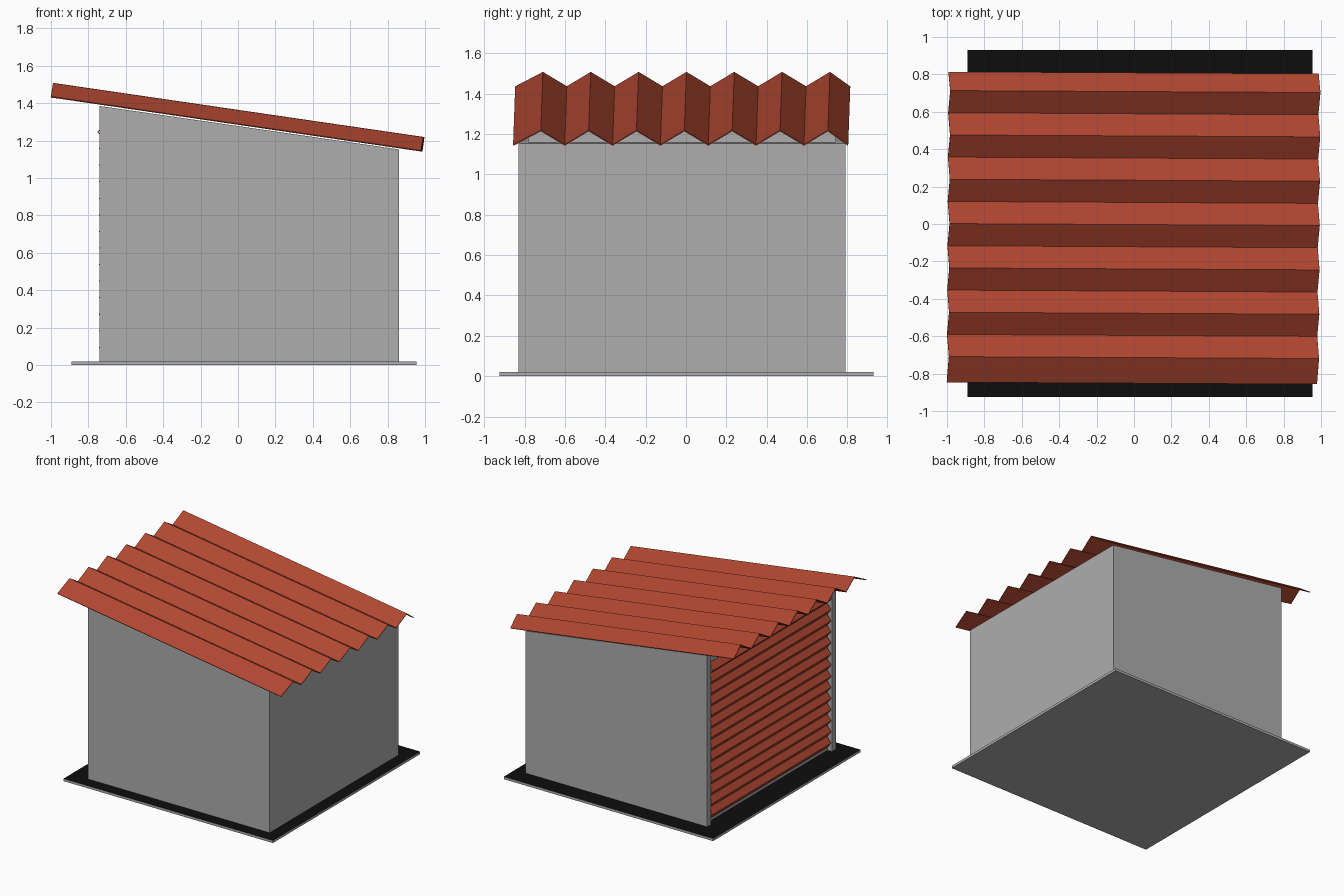
import bpy, bmesh, math
from mathutils import Matrix

if "Cube" in bpy.data.objects:
    bpy.data.objects.remove(bpy.data.objects["Cube"])


def mat(name, rgb):
    m = bpy.data.materials.new(name)
    m.diffuse_color = (*rgb, 1)
    m.use_nodes = True
    m.node_tree.nodes["Principled BSDF"].inputs["Base Color"].default_value = m.diffuse_color
    return m


RED = mat("rust red", (0.43, 0.062, 0.03))
GREY = mat("concrete grey", (0.42, 0.42, 0.42))
BLACK = mat("black floor", (0.004, 0.004, 0.004))


def finish(name, bm, mats):
    bmesh.ops.recalc_face_normals(bm, faces=bm.faces)
    me = bpy.data.meshes.new(name)
    bm.to_mesh(me)
    bm.free()
    ob = bpy.data.objects.new(name, me)
    bpy.context.collection.objects.link(ob)
    for m in mats:
        me.materials.append(m)
    return ob


def prism(name, xz, y0, y1, mats):
    """Solid from an x-z outline pulled along y."""
    bm = bmesh.new()
    a = [bm.verts.new((x, y0, z)) for x, z in xz]
    b = [bm.verts.new((x, y1, z)) for x, z in xz]
    bm.faces.new(a)
    bm.faces.new(b[::-1])
    n = len(xz)
    for i in range(n):
        j = (i + 1) % n
        bm.faces.new((a[i], b[i], b[j], a[j]))
    return finish(name, bm, mats)


def sheet(name, rows, material, thick):
    """Thin folded sheet from pairs of end points."""
    bm = bmesh.new()
    vs = [(bm.verts.new(p), bm.verts.new(q)) for p, q in rows]
    for (a, b), (c, d) in zip(vs, vs[1:]):
        bm.faces.new((a, b, d, c))
    ob = finish(name, bm, [material])
    mod = ob.modifiers.new("thickness", 'SOLIDIFY')
    mod.thickness = thick
    mod.offset = 0
    return ob


def wall_top(x):
    return 1.385 - (x + 0.74) * 0.145


def wall(name, x0, x1, y0, y1):
    prism(name, [(x0, 0.02), (x1, 0.02), (x1, wall_top(x1)), (x0, wall_top(x0))],
          y0, y1, [GREY])


# base slab, black on its upper face
slab = prism("base_slab", [(-0.89, 0), (0.955, 0), (0.955, 0.02), (-0.89, 0.02)],
             -0.925, 0.93, [GREY, BLACK])
for p in slab.data.polygons:
    if p.normal.z > 0.5:
        p.material_index = 1

# walls with sloping tops; the left one is set back behind the shutter
wall("front_wall", -0.74, 0.86, -0.83, -0.78)
wall("back_wall", -0.74, 0.86, 0.74, 0.79)
wall("right_wall", 0.81, 0.86, -0.78, 0.74)
wall("left_wall", -0.70, -0.66, -0.78, 0.74)

# ribbed shutter on the left side, top rib standing out a little
ribs, z0, z1 = 14, 0.05, 1.29
step = (z1 - z0) / ribs
rows = []
for i in range(2 * ribs + 1):
    x = -0.742 if i % 2 else -0.707
    if i == 2 * ribs - 1:
        x = -0.75
    z = z0 + i * step / 2
    rows.append(((x, -0.765, z), (x, 0.735, z)))
sheet("shutter", rows, RED, 0.004)

# folded roof, sloping down to the right
profile = [(-0.85, 0)]
for k in range(-3, 4):
    profile.append((0.237 * k - 0.003, 0.072))
    profile.append((0.237 * (k + 0.5) - 0.003 if k < 3 else 0.807, 0))
roof = sheet("roof", [((-1, y, z), (1, y, z)) for y, z in profile], RED, 0.006)
roof.data.transform(Matrix.Translation((-0.007, 0, 1.289))
                    @ Matrix.Rotation(math.radians(-0.3), 4, 'Z')
                    @ Matrix.Rotation(math.radians(8.3), 4, 'Y'))
